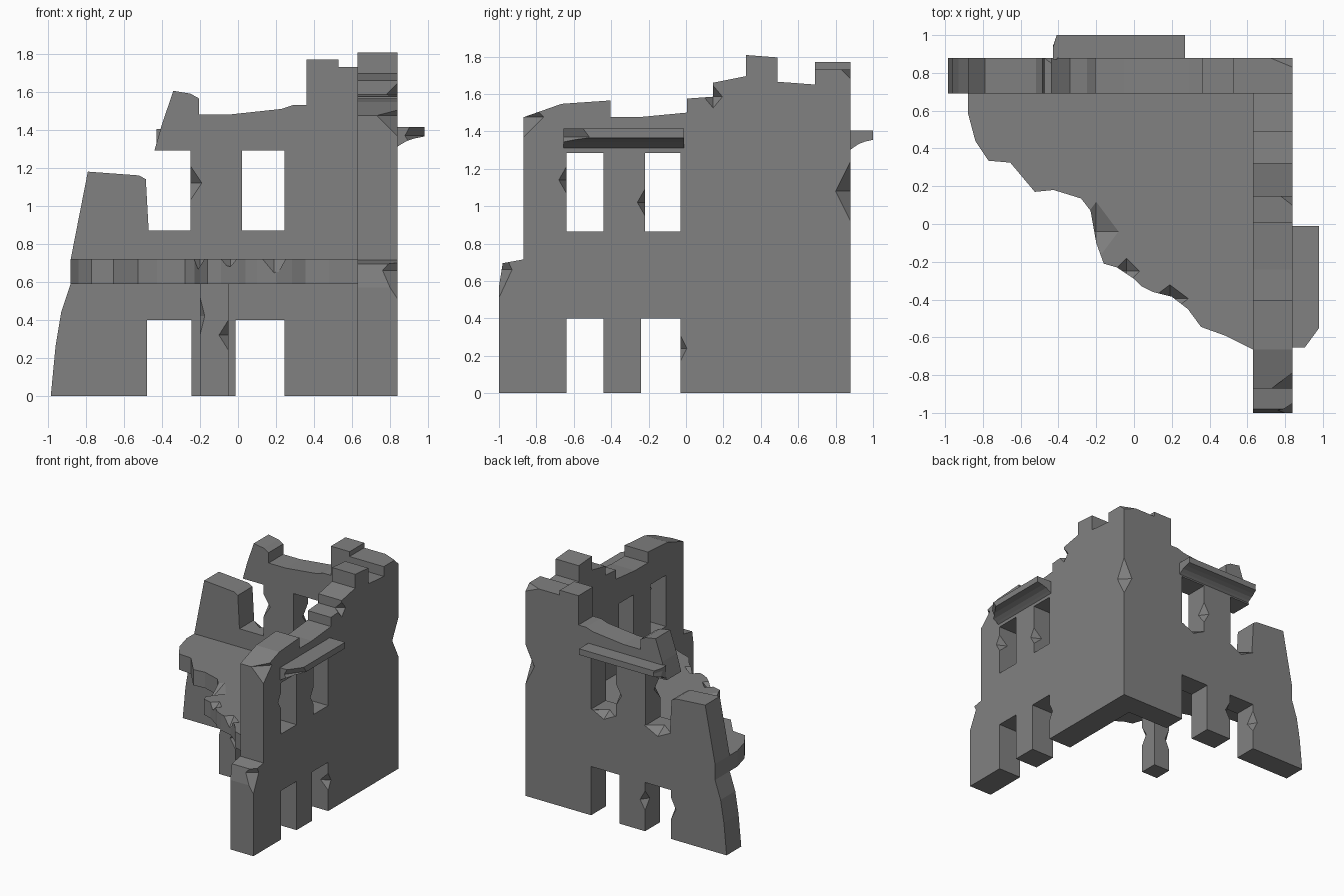
import bpy, bmesh
from mathutils import Vector

stone = bpy.data.materials.new("grey stone")
stone.diffuse_color = (0.22, 0.22, 0.22, 1)


def make_object(name, bm):
    bmesh.ops.recalc_face_normals(bm, faces=bm.faces)
    me = bpy.data.meshes.new(name)
    bm.to_mesh(me)
    bm.free()
    me.materials.append(stone)
    ob = bpy.data.objects.new(name, me)
    bpy.context.collection.objects.link(ob)
    return ob


def prism(name, pts, axis, lo, hi):
    """Extrude a flat outline along the given axis from lo to hi."""
    bm = bmesh.new()

    def place(p, d):
        co = list(p)
        co.insert(axis, d)
        return Vector(co)
    face = bm.faces.new([bm.verts.new(place(p, lo)) for p in pts])
    ext = bmesh.ops.extrude_face_region(bm, geom=[face])
    move = place((0, 0), hi - lo)
    bmesh.ops.translate(bm, vec=move, verts=[
        v for v in ext["geom"] if isinstance(v, bmesh.types.BMVert)])
    return make_object(name, bm)


def cut(ob, boxes=(), chips=()):
    """Subtract box openings (lo, hi) and diamond chips (centre, radii)."""
    for items, diamond in ((boxes, False), (chips, True)):
        for a, b in items:
            bm = bmesh.new()
            a, b = Vector(a), Vector(b)
            if diamond:
                tips = []
                for i in range(3):
                    for s in (-1, 1):
                        co = a.copy()
                        co[i] += s * b[i]
                        tips.append(bm.verts.new(co))
                bmesh.ops.convex_hull(bm, input=tips)
            else:
                bmesh.ops.create_cube(bm, size=1)
                for v in bm.verts:
                    v.co = Vector([(a[i] + b[i]) / 2 + v.co[i] * (b[i] - a[i]) for i in range(3)])
            cutter = make_object("cutter", bm)
            cutter.hide_render = True
            mod = ob.modifiers.new("cut", 'BOOLEAN')
            mod.operation, mod.solver, mod.object = 'DIFFERENCE', 'EXACT', cutter
            dg = bpy.context.evaluated_depsgraph_get()
            ob_mesh = bpy.data.meshes.new_from_object(ob.evaluated_get(dg))
            ob.modifiers.clear()
            ob.data = ob_mesh
            bpy.data.objects.remove(cutter)


# Back wall with broken window on the left
back = prism("back_wall", [
    (-.985, 0), (-.96, .26), (-.93, .44), (-.88, .59), (-.88, .72), (-.79, 1.18),
    (-.52, 1.16), (-.485, 1.14), (-.47, .87), (-.25, .87), (-.25, 1.29), (-.44, 1.29),
    (-.40, 1.43), (-.34, 1.605), (-.25, 1.59), (-.205, 1.565), (-.205, 1.48), (-.05, 1.48),
    (.23, 1.51), (.29, 1.53), (.36, 1.53), (.36, 1.77), (.53, 1.77), (.53, 1.73),
    (.84, 1.73), (.84, 0)], 1, .69, .88)
cut(back,
    boxes=[((-.48, .5, -.1), (-.245, 1, .40)), ((-.012, .5, -.1), (.245, 1, .40)),
           ((.02, .5, .87), (.245, 1, 1.29))],
    chips=[((.84, .88, 1.08), (.08, .08, .16)), ((.84, .88, 1.73), (.12, .05, .05)),
           ((-.48, .88, .25), (.045, .07, .09)), ((-.25, .69, 1.12), (.06, .08, .09)),
           ((-.245, .88, .25), (.045, .06, .08)), ((.02, .88, 1.05), (.05, .07, .09)),
           ((-.36, .88, .868), (.12, .09, .06)), ((.13, .88, .868), (.10, .08, .05))])

# Right wall with stepped broken top
right = prism("right_wall", [
    (-1, 0), (-1, .57), (-.98, .695), (-.87, .715), (-.87, 1.475), (-.665, 1.547),
    (-.405, 1.565), (-.405, 1.477), (-.24, 1.477), (.005, 1.50), (.005, 1.575),
    (.145, 1.585), (.145, 1.66), (.32, 1.695), (.32, 1.808), (.49, 1.795),
    (.49, 1.665), (.69, 1.65), (.69, 0)], 0, .63, .84)
cut(right,
    boxes=[((.5, -.64, -.1), (1, -.44, .40)), ((.5, -.24, -.1), (1, -.03, .40)),
           ((.5, -.64, .865), (1, -.44, 1.285)), ((.5, -.22, .865), (1, -.03, 1.285))],
    chips=[((.84, -.87, 1.476), (.11, .11, .11)), ((.84, -1, .66), (.10, .07, .15)),
           ((.84, -.64, 1.14), (.08, .04, .07)), ((.84, -.22, 1.02), (.08, .04, .07)),
           ((.84, -.03, .24), (.07, .035, .07)), ((.84, .145, 1.585), (.06, .05, .06))])

# Upper floor, broken diagonally
floor = prism("upper_floor", [
    (-.88, .69), (-.88, .59), (-.84, .44), (-.77, .335), (-.655, .325), (-.525, .17),
    (-.425, .18), (-.28, .135), (-.23, .07), (-.2, -.1), (-.16, -.21), (-.09, -.23),
    (0, -.29), (.04, -.33), (.1, -.36), (.2, -.385), (.285, -.45), (.355, -.545),
    (.48, -.59), (.63, -.665), (.63, .69)], 2, .59, .72)
cut(floor, chips=[((-.20, -.04, .721), (.12, .16, .06)), ((-.04, -.25, .721), (.07, .07, .05)),
                  ((.19, -.395, .722), (.10, .075, .09))])

# Pillar under the floor
pillar = prism("pillar", [(-.2, .04), (-.05, .04), (-.05, .19), (-.2, .19)], 2, 0, .59)
cut(pillar, chips=[((-.2, .04, .42), (.025, .05, .1)), ((-.05, .04, .32), (.05, .05, .08)),
                   ((-.2, .19, .28), (.04, .04, .09))])

# Coved cornices: (distance from wall, height)
cove = [(-.01, 1.415), (.14, 1.415), (.14, 1.365), (.09, 1.355), (.05, 1.342), (.02, 1.325), (-.01, 1.305)]
side = prism("right_cornice", [(.84 + d, z) for d, z in cove], 1, -.655, -.01)
cut(side, chips=[((.985, -.66, 1.37), (.11, .15, .2))])
rear = prism("back_cornice", [(.88 + d * .86, z - .01) for d, z in cove], 0, -.43, .27)
cut(rear, chips=[((-.435, 1.002, 1.38), (.03, .1, .2))])
